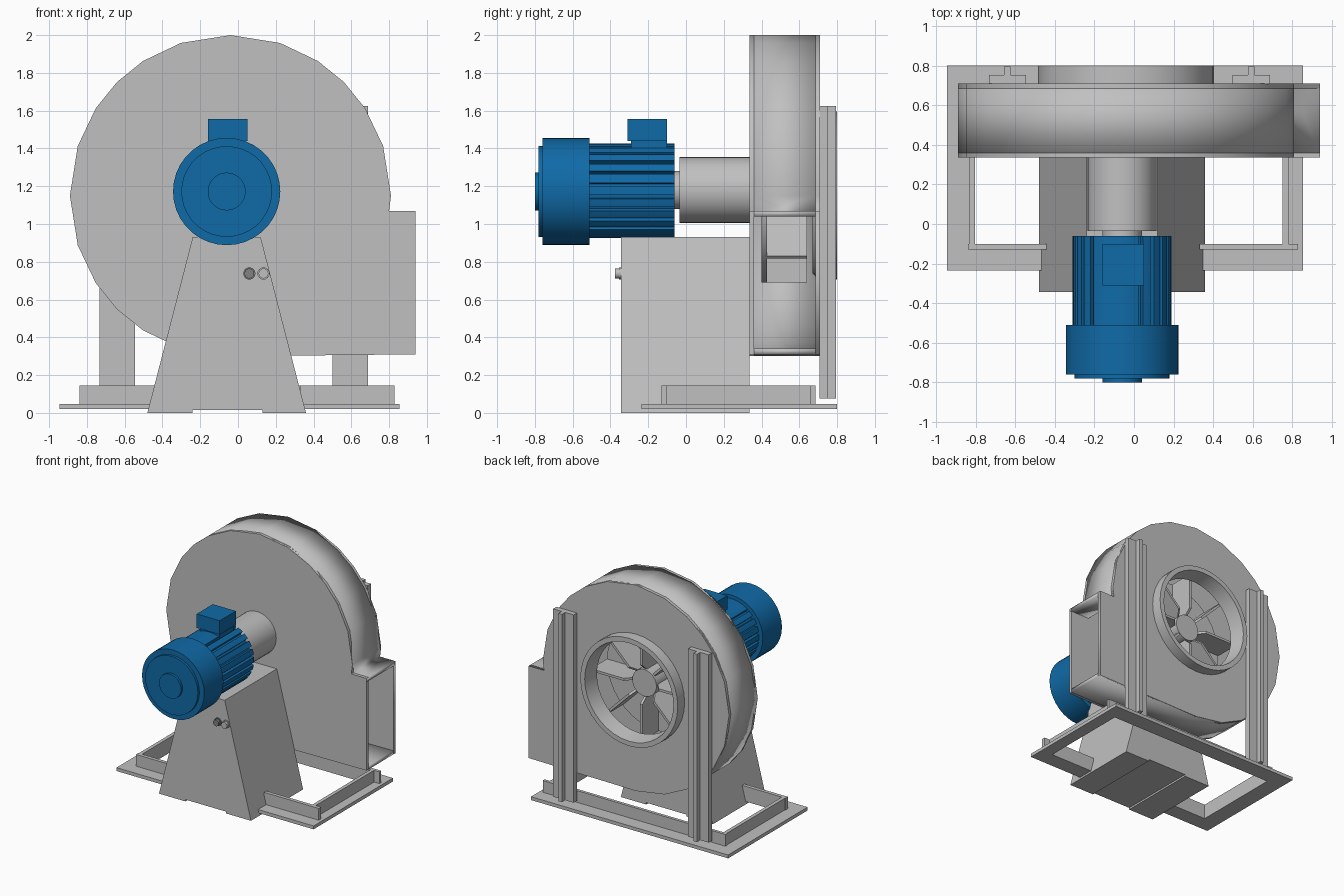
import bpy, bmesh
from math import sin, cos, pi, radians
from mathutils import Matrix, Vector

cube = bpy.data.objects.get("Cube")
if cube:
    bpy.data.objects.remove(cube, do_unlink=True)


def material(name, colour):
    m = bpy.data.materials.new(name)
    m.use_nodes = True
    m.diffuse_color = (*colour, 1)
    m.node_tree.nodes["Principled BSDF"].inputs["Base Color"].default_value = (*colour, 1)
    return m


GREY = material("light grey steel", (0.53, 0.53, 0.53))
DARK = material("dark grey steel", (0.22, 0.22, 0.22))
BLUE = material("motor blue", (0.005, 0.145, 0.39))


def finish(name, bm, mat, smooth=True):
    bmesh.ops.recalc_face_normals(bm, faces=bm.faces)
    mesh = bpy.data.meshes.new(name)
    bm.to_mesh(mesh)
    bm.free()
    mesh.materials.append(mat)
    ob = bpy.data.objects.new(name, mesh)
    bpy.context.collection.objects.link(ob)
    if smooth:
        bpy.ops.object.select_all(action="DESELECT")
        ob.select_set(True)
        bpy.context.view_layer.objects.active = ob
        bpy.ops.object.shade_smooth_by_angle(angle=radians(30))
    return ob


def box(name, x, y, z, mat=GREY):
    bm = bmesh.new()
    size = Matrix.Diagonal((x[1] - x[0], y[1] - y[0], z[1] - z[0], 1))
    centre = Matrix.Translation([sum(p) / 2 for p in (x, y, z)])
    bmesh.ops.create_cube(bm, size=1, matrix=centre @ size)
    return finish(name, bm, mat, False)


def prism(name, outline, y0, y1, mat=GREY, matrix=Matrix()):
    """Extrude an x-z outline along y."""
    bm = bmesh.new()
    face = bm.faces.new([bm.verts.new((x, y0, z)) for x, z in outline])
    new = bmesh.ops.extrude_face_region(bm, geom=[face], use_keep_orig=True)["geom"]
    verts = [v for v in new if isinstance(v, bmesh.types.BMVert)]
    bmesh.ops.translate(bm, verts=verts, vec=(0, y1 - y0, 0))
    bmesh.ops.transform(bm, matrix=matrix, verts=bm.verts)
    return finish(name, bm, mat)


def lathe(name, profile, x, z, mat=GREY, steps=36):
    """Spin a (radius, y) profile around an axis parallel to y."""
    bm = bmesh.new()
    verts = [bm.verts.new((x + r, y, z)) for r, y in profile]
    edges = [bm.edges.new(pair) for pair in zip(verts, verts[1:])]
    bmesh.ops.spin(bm, geom=verts + edges, cent=(x, 0, z), axis=(0, 1, 0),
                   angle=2 * pi, steps=steps)
    bmesh.ops.remove_doubles(bm, verts=bm.verts, dist=0.0005)
    return finish(name, bm, mat)


def cylinder(name, r, y0, y1, x, z, mat=GREY, steps=36):
    return lathe(name, [(0, y0), (r, y0), (r, y1), (0, y1)], x, z, mat, steps)


# Fan casing outline: faceted drum that runs out into a square outlet
FX, FZ, FR = -0.04, 1.15, 0.85
quarter = [0, 18, 33, 45, 57, 72]
angles = [90] + [a for a in reversed(quarter)]
angles += [-a for a in quarter[1:]] + [-90 - a for a in quarter]
angles.append(-180)
arc = [(FX + FR * sin(radians(a)), FZ + FR * cos(radians(a))) for a in angles]
casing = [(0.94, 1.07), (0.80, 1.07)] + arc + [(0.94, 0.31)]

prism("casing_front_plate", casing, 0.335, 0.36)

# Casing back plate with a round inlet hole
curve = bpy.data.curves.new("casing_back_plate", "CURVE")
curve.dimensions = "2D"
curve.fill_mode = "BOTH"
curve.extrude = 0.0125
hole = [(FX + 0.4 * cos(i * pi / 18), FZ + 0.4 * sin(i * pi / 18)) for i in range(36)]
for loop in (casing, hole):
    spline = curve.splines.new("POLY")
    spline.points.add(len(loop) - 1)
    spline.use_cyclic_u = True
    for point, (x, z) in zip(spline.points, loop):
        point.co = (x, z, 0, 1)
curve.materials.append(GREY)
back = bpy.data.objects.new("casing_back_plate", curve)
back.rotation_euler.x = pi / 2
back.location.y = 0.6975
bpy.context.collection.objects.link(back)
bpy.ops.object.select_all(action="DESELECT")
back.select_set(True)
bpy.context.view_layer.objects.active = back
bpy.ops.object.convert(target="MESH")

# Casing side wall, left open at the outlet
bm = bmesh.new()
rows = [[bm.verts.new((x, y, z)) for x, z in casing] for y in (0.336, 0.709)]
for i in range(len(casing) - 1):
    bm.faces.new((rows[0][i], rows[0][i + 1], rows[1][i + 1], rows[1][i]))
wall = finish("casing_wall", bm, GREY)
# orient the wall faces outwards so that the thickness grows inwards
top = max(wall.data.polygons, key=lambda p: p.center.z)
if top.normal.z < 0:
    wall.data.flip_normals()
shell = wall.modifiers.new("thickness", "SOLIDIFY")
shell.thickness = 0.03
shell.offset = -1
shell.use_even_offset = True

# Inlet ring on the back
lathe("inlet_ring", [(0.445, 0.70), (0.445, 0.80), (0.405, 0.80), (0.385, 0.67),
                     (0.41, 0.67), (0.445, 0.70)], FX, FZ)

# Impeller: back disc, hub and eight radial blades
cylinder("impeller_disc", 0.46, 0.40, 0.43, FX, FZ)
cylinder("impeller_hub", 0.11, 0.42, 0.60, FX, FZ)
blade = [(0.09, 0.42), (0.46, 0.42), (0.46, 0.64), (0.16, 0.64), (0.09, 0.56)]
for i in range(8):
    turn = (Matrix.Translation((FX, 0, FZ)) @ Matrix.Rotation(i * pi / 4, 4, "Y")
            @ Matrix.Rotation(-pi / 2, 4, "X"))
    prism(f"impeller_blade_{i + 1}", blade, -0.01, 0.01, GREY, turn)

# Bearing housing and shaft
MX, MZ = -0.06, 1.18
cylinder("bearing_housing", 0.175, -0.035, 0.34, MX, MZ)
cylinder("shaft", 0.10, -0.07, -0.03, MX, MZ)

# Motor: finned body, fan cover and terminal box
fins = []
for i in range(24):
    mid = 2 * pi * i / 24
    smooth_top = abs(sin(mid)) > 0.9
    for step, r in ((-0.34, 0.25), (0, 0.25), (0.34, 0.25), (0.36, 0.222), (0.64, 0.222)):
        a = mid + step * 2 * pi / 24
        r = 0.25 if smooth_top else r
        fins.append((MX + r * cos(a), MZ - 0.005 + r * sin(a)))
prism("motor_body", fins, -0.52, -0.06, BLUE)
lathe("motor_fan_cover", [(0, -0.80), (0.10, -0.80), (0.10, -0.78), (0.24, -0.78),
                          (0.24, -0.76), (0.284, -0.76), (0.284, -0.51), (0, -0.51)],
      MX, MZ - 0.008, BLUE)
box("terminal_box_neck", (-0.145, 0.035), (-0.29, -0.10), (1.38, 1.45), BLUE)
box("terminal_box", (-0.16, 0.05), (-0.31, -0.10), (1.44, 1.555), BLUE)

# Tapered pedestal with a relief under its foot
prism("pedestal", [(-0.48, 0), (-0.24, 0), (-0.24, 0.015), (0.13, 0.015), (0.13, 0),
                   (0.36, 0), (0.12, 0.93), (-0.24, 0.93)], -0.345, 0.335)
for name, x, mat in (("right", 0.06, DARK), ("left", 0.135, GREY)):
    cylinder(f"{name}_bolt_washer", 0.032, -0.355, -0.34, x, 0.738, mat, 24)
    cylinder(f"{name}_bolt_head", 0.026, -0.375, -0.35, x, 0.738, mat, 24)

# Base frame of angle bars: flat flange and upright flange on each side
flat, upright = (0.02, 0.048), (0.04, 0.145)
box("frame_right_flange", (-0.945, -0.805), (-0.235, 0.80), flat)
box("frame_left_flange", (0.75, 0.855), (-0.235, 0.80), flat)
box("frame_back_flange", (-0.81, 0.755), (0.66, 0.80), flat)
box("frame_front_right_flange", (-0.81, -0.44), (-0.235, -0.10), flat)
box("frame_front_left_flange", (0.33, 0.755), (-0.235, -0.10), flat)
box("frame_right_upright", (-0.835, -0.805), (-0.13, 0.685), upright)
box("frame_left_upright", (0.75, 0.78), (-0.13, 0.685), upright)
box("frame_back_upright", (-0.84, 0.828), (0.66, 0.685), upright)
box("frame_front_right_upright", (-0.84, -0.44), (-0.13, -0.10), upright)
box("frame_front_left_upright", (0.33, 0.828), (-0.13, -0.10), upright)

# T-section posts that carry the casing
for name, x in (("right", -0.64), ("left", 0.593)):
    box(f"{name}_post_flange", (x - 0.094, x + 0.094), (0.708, 0.752), (0.075, 1.625))
    box(f"{name}_post_web", (x - 0.016, x + 0.016), (0.75, 0.795), (0.075, 1.625))
